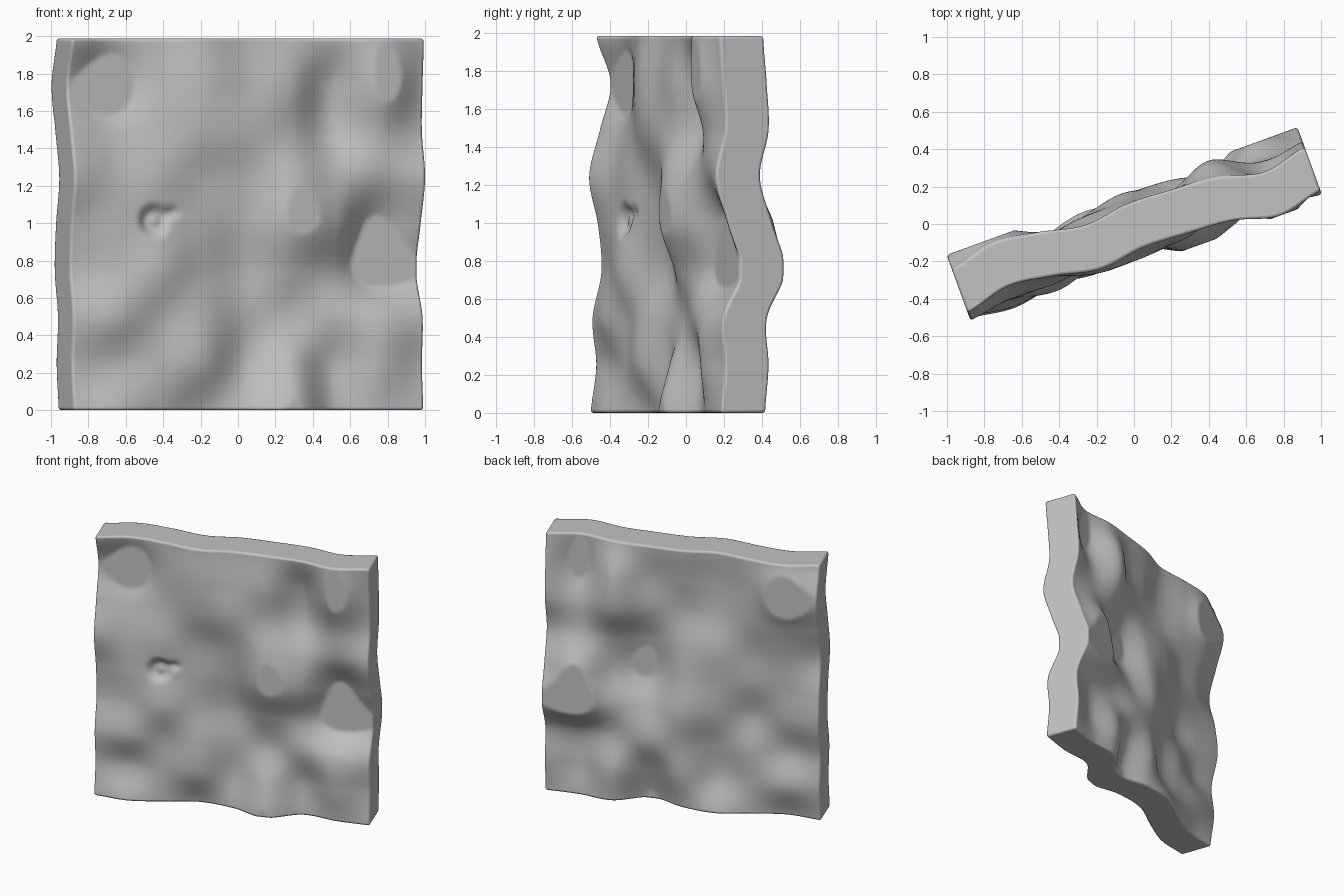
import bpy, bmesh, math
from mathutils import Matrix

if "Cube" in bpy.data.objects:
    bpy.data.objects.remove(bpy.data.objects["Cube"])

HALF_W, HEIGHT, THICK = 0.998, 1.987, 0.25
LOW, HIGH = -0.10, 0.062

# Swell of the slab in hundredths: rows from top to bottom, columns left to right
SWELL = [
    [-2, 4, 1, -4, -1, -2, -4, -10, -5],
    [6, 11, 1, -6, -4, -4, 4, -12, -3],
    [0, 3, 0, -5, -6, -3, 5, -5, -2],
    [-6, -2, -3, 0, -2, -9, -4, -3, -7],
    [-1, -3, -3, 0, 1, -11, -6, 8, 0],
    [1, -3, -7, 0, 5, -2, 1, 11, 7],
    [-4, -7, -3, -4, 3, 3, -2, -5, -3],
    [-2, -1, -3, -5, 3, -5, 3, -6, -2],
    [-5, -8, -3, 3, -1, -11, 1, -3, -4],
]


def spline(p, t):
    a, b, c, d = p
    return 0.5 * (2 * b + (c - a) * t + (2 * a - 5 * b + 4 * c - d) * t * t
                  + (3 * b - a - 3 * c + d) * t ** 3)


def sample(values, s):
    i = max(0, min(7, int(s)))
    return spline([values[max(0, min(8, i + k))] for k in (-1, 0, 1, 2)], s - i)


def swell(u, z):
    col = (u / HALF_W + 1) * 4
    row = (1 - z / HEIGHT) * 8
    d = sample([sample(r, col) for r in SWELL], row) / 100
    return max(LOW, min(HIGH, d))     # clipped peaks leave flat patches


def pit(u, z):
    # chipped hollow with a short tail and a lumpy floor
    r = math.hypot(u + 0.53, z - 1.015)
    tail = math.hypot((u + 0.43) / 1.4, z - 1.055)
    hollow = 0.045 * math.exp(-(r / 0.075) ** 4) + 0.025 * math.exp(-(tail / 0.03) ** 2)
    lump = 0.02 * math.exp(-(math.hypot(u + 0.52, z - 1.01) / 0.04) ** 2)
    return hollow - lump


# Stone slab: a fine sheet extruded to thickness, then swelled across its width
bm = bmesh.new()
bmesh.ops.create_grid(bm, x_segments=120, y_segments=120, size=1)
for v in bm.verts:
    v.co = (v.co.x * HALF_W, -THICK / 2, (v.co.y + 1) * HEIGHT / 2)
front = bm.verts[:]
ext = bmesh.ops.extrude_face_region(bm, geom=bm.faces[:], use_keep_orig=True)
back = [g for g in ext["geom"] if isinstance(g, bmesh.types.BMVert)]
for v in back:
    v.co.y = THICK / 2 + swell(v.co.x, v.co.z)
for v in front:
    v.co.y += swell(v.co.x, v.co.z) + pit(v.co.x, v.co.z)
bmesh.ops.recalc_face_normals(bm, faces=bm.faces[:])
bm.transform(Matrix.Rotation(math.radians(20), 4, 'Z'))

mesh = bpy.data.meshes.new("stone_slab")
bm.to_mesh(mesh)
bm.free()
slab = bpy.data.objects.new("stone_slab", mesh)
bpy.context.collection.objects.link(slab)

stone = bpy.data.materials.new("stone_grey")
stone.diffuse_color = (0.54, 0.54, 0.54, 1)
stone.use_nodes = True
stone.node_tree.nodes["Principled BSDF"].inputs["Base Color"].default_value = stone.diffuse_color
mesh.materials.append(stone)

# Softened rim
bevel = slab.modifiers.new("rim", 'BEVEL')
bevel.width = 0.015
bevel.segments = 3
bevel.limit_method = 'ANGLE'
bevel.angle_limit = math.radians(55)

bpy.context.view_layer.objects.active = slab
slab.select_set(True)
bpy.ops.object.shade_smooth_by_angle(angle=math.radians(45))
